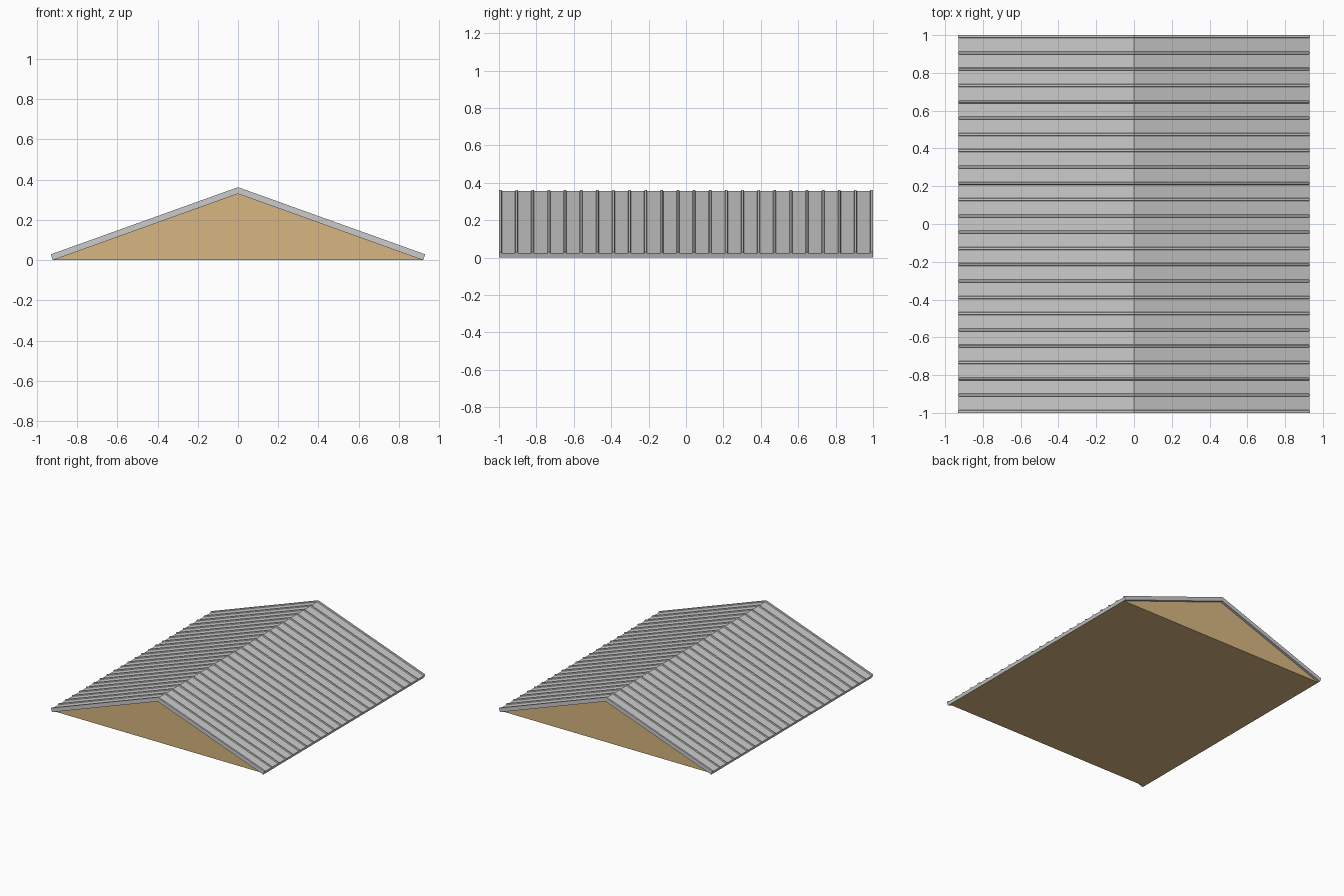
import bpy, bmesh, math

if "Cube" in bpy.data.objects:
    bpy.data.objects.remove(bpy.data.objects["Cube"])

HALF_W, RISE = 0.92, 0.33        # gable half width and height
SHEET, RIB = 0.024, 0.031        # roof thickness at sheet and at ribs
TOP, BASE = 0.005, 0.008         # rib half widths
COUNT = 24
ANG = math.atan2(RISE, HALF_W)


def make_object(name, bm):
    bmesh.ops.recalc_face_normals(bm, faces=bm.faces)
    me = bpy.data.meshes.new(name)
    bm.to_mesh(me)
    bm.free()
    ob = bpy.data.objects.new(name, me)
    bpy.context.collection.objects.link(ob)
    return ob


# Timber gable: triangular prism set slightly in from the roof ends
bm = bmesh.new()
tri = [bm.verts.new((x, -0.98, z)) for x, z in ((-HALF_W, 0), (HALF_W, 0), (0, RISE))]
face = bm.faces.new(tri)
ext = bmesh.ops.extrude_face_region(bm, geom=[face])
for v in ext["geom"]:
    if isinstance(v, bmesh.types.BMVert):
        v.co.y = 0.98
gable = make_object("gable_body", bm)
wood = bpy.data.materials.new("timber")
wood.diffuse_color = (0.69, 0.47, 0.22, 1)
wood.use_nodes = True
wood.node_tree.nodes["Principled BSDF"].inputs["Base Color"].default_value = wood.diffuse_color
gable.data.materials.append(wood)

# Ribbed sheet section along the eave: (y, thickness)
section = [(-1, 0)]
for i in range(COUNT):
    c = -1 + BASE + i * (2 - 2 * BASE) / (COUNT - 1)
    left = [(c - BASE, SHEET), (c - TOP, RIB)] if i else [(-1, RIB)]
    right = [(c + TOP, RIB), (c + BASE, SHEET)] if i < COUNT - 1 else [(1, RIB)]
    section += left + right
section.append((1, 0))

# Roof slope: section swept from a square-cut eave to the mitred ridge
bm = bmesh.new()
eave = [bm.verts.new((HALF_W + t * math.sin(ANG), y, t * math.cos(ANG))) for y, t in section]
ridge = [bm.verts.new((0, y, RISE + t / math.cos(ANG))) for y, t in section]
n = len(section)
for i in range(n):
    j = (i + 1) % n
    bm.faces.new((eave[i], eave[j], ridge[j], ridge[i]))
bm.faces.new(eave)
roof = make_object("ribbed_roof", bm)

# Opposite slope
mirror = roof.modifiers.new("mirror", 'MIRROR')
mirror.use_axis = (True, False, False)
mirror.merge_threshold = 0.0005
